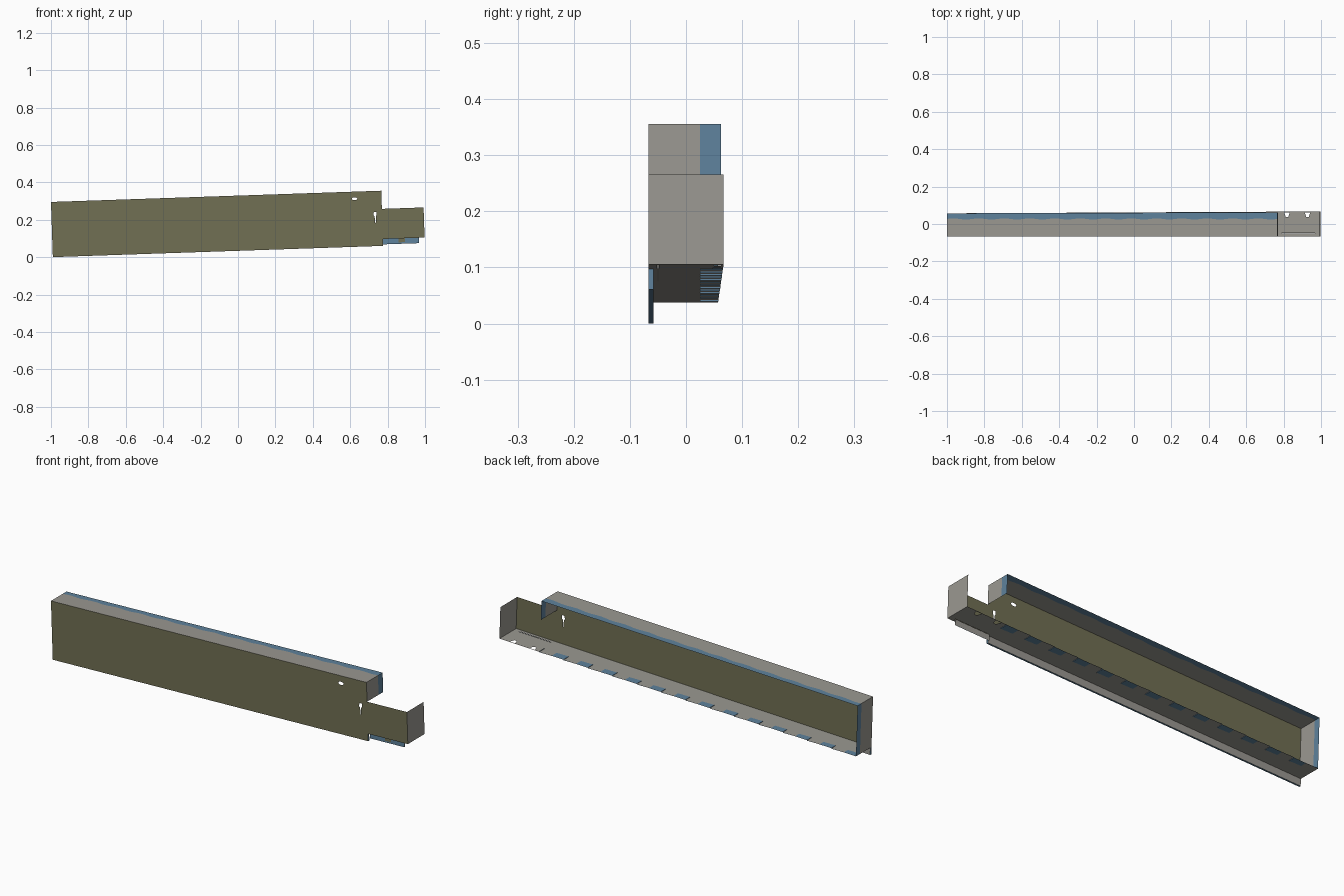
import bpy, bmesh, math

if "Cube" in bpy.data.objects:
    bpy.data.objects.remove(bpy.data.objects["Cube"])

SLOPE = math.atan(0.034)
C, S = math.cos(SLOPE), math.sin(SLOPE)
FRONT, LIP_BACK = -0.067, -0.058
LENGTH, STEP = 1.99, 1.767          # full length and start of the lowered end
FLOOR, LOW, TOP = 0.037, 0.198, 0.295
STEPS = 13                          # blue treads along the floor
PITCH = STEP / STEPS


def srgb_material(name, rgb):
    m = bpy.data.materials.new(name)
    lin = [((c / 255 + 0.055) / 1.055) ** 2.4 for c in rgb]
    m.diffuse_color = (*lin, 1)
    m.use_nodes = True
    m.node_tree.nodes["Principled BSDF"].inputs["Base Color"].default_value = m.diffuse_color
    return m


OLIVE = srgb_material("olive paint", (113, 112, 84))
GREY = srgb_material("grey metal", (154, 152, 145))
BLUE = srgb_material("blue paint", (94, 130, 156))


def place(u, y, w):
    """Beam coordinates (along, depth, up) to the gently tilted frame."""
    return (-0.99 + u * C - w * S, y, 0.0005 + u * S + w * C)


def finish(name, bm, mats):
    me = bpy.data.meshes.new(name)
    bm.to_mesh(me)
    bm.free()
    for m in mats:
        me.materials.append(m)
    bpy.context.collection.objects.link(bpy.data.objects.new(name, me))


def build(name, faces, mats):
    """faces: list of (points, material index) in beam coordinates."""
    bm = bmesh.new()
    for pts, mi in faces:
        f = bm.faces.new([bm.verts.new(place(*p)) for p in pts])
        f.material_index = mi
    bmesh.ops.remove_doubles(bm, verts=bm.verts, dist=1e-5)
    finish(name, bm, mats)


def pierced(name, loops, normal, mat):
    """Flat sheet from an outline followed by its holes."""
    bm = bmesh.new()
    for loop in loops:
        vs = [bm.verts.new(place(*p)) for p in loop]
        for a, b in zip(vs, vs[1:] + vs[:1]):
            bm.edges.new((a, b))
    bmesh.ops.triangle_fill(bm, edges=bm.edges[:], use_beauty=True, normal=normal)
    finish(name, bm, [mat])


def upright(name, u0, u1, w0, w1, y, mat):
    build(name, [([(u0, y, w0), (u1, y, w0), (u1, y, w1), (u0, y, w1)], 0)], [mat])


def cap(name, u, w0, w1, back, split=None):
    """Upright end sheet, with a blue band at the back edge if split."""
    def quad(y0, y1):
        return [(u, y0, w0), (u, y1, w0), (u, y1, w1), (u, y0, w1)]
    edge = back if split is None else split
    faces = [(quad(FRONT, edge), 0)]
    if split is not None:
        faces.append((quad(split, back), 1))
    build(name, faces, [GREY, BLUE])


def top_back(u):
    return 0.057 + 0.003 * u


def floor_back(u):
    return 0.057 + 0.005 * u


def wavy(u):
    return 0.027 + 0.003 * math.sin(u * 2 * math.pi / PITCH)


# front panel with the lowered right end, an oval hole and a keyhole slot
outline = [(u, FRONT, w) for u, w in (
    (0, 0), (STEP, 0), (STEP, FLOOR), (LENGTH, FLOOR),
    (LENGTH, LOW), (STEP, LOW), (STEP, TOP), (0, TOP))]
oval = [(1.623 + 0.015 * math.cos(k * math.pi / 6), FRONT,
         0.257 + 0.008 * math.sin(k * math.pi / 6)) for k in range(12)]
keyhole = [(1.73 + u, FRONT, w) for u, w in (
    (-0.002, 0.125), (0.002, 0.125), (0.003, 0.16), (0.008, 0.165),
    (0.007, 0.182), (-0.007, 0.182), (-0.008, 0.165), (-0.003, 0.16))]
pierced("front_panel", [outline, oval, keyhole], (0, -1, 0), OLIVE)

# top flange, grey in front and blue behind a wavy border
top_faces = []
for i in range(104):
    a, b = STEP * i / 104, STEP * (i + 1) / 104
    top_faces += [
        ([(a, FRONT, TOP), (b, FRONT, TOP), (b, wavy(b), TOP), (a, wavy(a), TOP)], 0),
        ([(a, wavy(a), TOP), (b, wavy(b), TOP), (b, top_back(b), TOP), (a, top_back(a), TOP)], 1)]
build("top_flange", top_faces, [GREY, BLUE])

# bottom flange, with slots in its right end
TAB_END, TAB_LOW = 1.96, 0.008


def flat(points):
    return [(u, y, FLOOR) for u, y in points]


build("bottom_flange", [(flat([(0, FRONT), (STEP, FRONT), (STEP, floor_back(STEP)),
                               (0, floor_back(0))]), 0)], [GREY])
slots = [flat([(STEP + 0.015, -0.052), (TAB_END, -0.052), (TAB_END, -0.048), (STEP + 0.015, -0.048)])]
for u in (1.81, 1.92):
    slots.append(flat([(u - 0.007, 0.038), (u + 0.007, 0.038), (u + 0.015, 0.062), (u - 0.015, 0.062)]))
pierced("end_floor", [flat([(STEP, FRONT), (LENGTH, FRONT), (LENGTH, floor_back(LENGTH)),
                            (STEP, floor_back(STEP))])] + slots, (0, 0, 1), GREY)

# blue level treads that cross the sloping floor, joined by risers
RISE = PITCH * math.tan(SLOPE) / 2
stair = []
for k in range(STEPS):
    a, b = k * PITCH, (k + 1) * PITCH
    hi, lo = FLOOR + RISE, FLOOR - RISE
    stair.append(([(a, 0.025, hi), (b, 0.025, lo), (b, floor_back(b), lo), (a, floor_back(a), hi)], 0))
    stair.append(([(b, 0.025, lo), (b, 0.025, hi), (b, floor_back(b), hi), (b, floor_back(b), lo)], 0))
build("floor_treads", stair, [BLUE])

# upright ends
cap("left_end", 0, FLOOR, TOP, 0.057, 0.025)
cap("step_face", STEP, LOW, TOP, 0.062, 0.025)
cap("right_end", LENGTH, FLOOR, LOW, 0.067)

# lip hanging below the floor: grey back, blue edges
build("bottom_lip", [
    ([(0, LIP_BACK, 0), (STEP, LIP_BACK, 0), (STEP, LIP_BACK, FLOOR), (0, LIP_BACK, FLOOR)], 0),
    ([(0, FRONT, 0), (STEP, FRONT, 0), (STEP, LIP_BACK, 0), (0, LIP_BACK, 0)], 1)]
    + [([(u, FRONT, 0), (u, LIP_BACK, 0), (u, LIP_BACK, FLOOR), (u, FRONT, FLOOR)], 1)
       for u in (0, STEP)], [GREY, BLUE])

# small tab under the lowered end, blue in front and grey behind
upright("tab_front", STEP, TAB_END, TAB_LOW, FLOOR, -0.051, BLUE)
upright("tab_back", STEP, TAB_END, TAB_LOW, FLOOR, -0.049, GREY)
upright("tab_patch", 1.85, 1.885, TAB_LOW + 0.008, FLOOR, -0.0515, OLIVE)
build("tab_end", [([(TAB_END, -0.051, TAB_LOW), (TAB_END, -0.049, TAB_LOW),
                    (TAB_END, -0.049, FLOOR), (TAB_END, -0.051, FLOOR)], 0)], [GREY])
